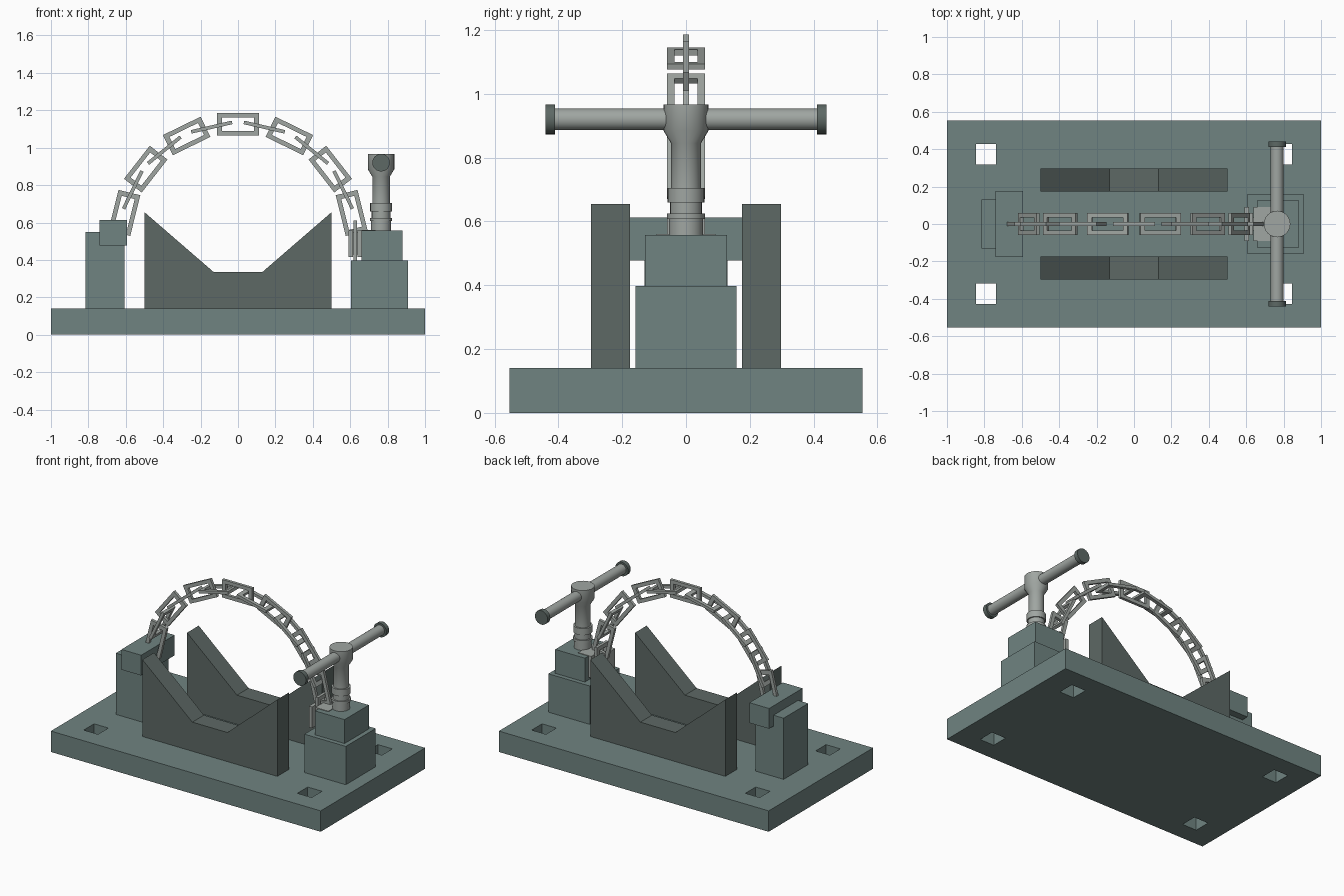
import bpy, bmesh, math
from mathutils import Matrix

if "Cube" in bpy.data.objects:
    bpy.data.objects.remove(bpy.data.objects["Cube"])


def material(name, rgb):
    m = bpy.data.materials.new(name)
    m.diffuse_color = (*rgb, 1)
    m.use_nodes = True
    m.node_tree.nodes["Principled BSDF"].inputs["Base Color"].default_value = m.diffuse_color
    return m


BODY = material("painted_iron", (0.16, 0.23, 0.22))
DARK = material("dark_iron", (0.11, 0.14, 0.13))
STEEL = material("steel", (0.35, 0.38, 0.36))


def finish(name, bm, mat, smooth=False):
    bmesh.ops.recalc_face_normals(bm, faces=bm.faces)
    mesh = bpy.data.meshes.new(name)
    bm.to_mesh(mesh)
    bm.free()
    mesh.materials.append(mat)
    ob = bpy.data.objects.new(name, mesh)
    bpy.context.collection.objects.link(ob)
    if smooth:
        bpy.ops.object.select_all(action='DESELECT')
        ob.select_set(True)
        bpy.context.view_layer.objects.active = ob
        bpy.ops.object.shade_smooth_by_angle(angle=math.radians(35))
    return ob


def prism(name, profile, y0, y1, mat):
    """Extrude an xz outline along y."""
    bm = bmesh.new()
    a = [bm.verts.new((x, y0, z)) for x, z in profile]
    b = [bm.verts.new((x, y1, z)) for x, z in profile]
    bm.faces.new(a)
    bm.faces.new(b)
    n = len(a)
    for i in range(n):
        j = (i + 1) % n
        bm.faces.new((a[i], a[j], b[j], b[i]))
    return finish(name, bm, mat)


def box(name, x0, x1, y0, y1, z0, z1, mat=BODY):
    return prism(name, [(x0, z0), (x1, z0), (x1, z1), (x0, z1)], y0, y1, mat)


def lathe(name, profile, matrix, mat, sides=24):
    """Turn (radius, height) points about local z."""
    bm = bmesh.new()
    rings = [[bm.verts.new((r * math.cos(t), r * math.sin(t), z))
              for t in (2 * math.pi * i / sides for i in range(sides))]
             for r, z in profile]
    for a, b in zip(rings, rings[1:]):
        for i in range(sides):
            j = (i + 1) % sides
            bm.faces.new((a[i], a[j], b[j], b[i]))
    bm.faces.new(rings[0])
    bm.faces.new(rings[-1])
    bm.transform(matrix)
    return finish(name, bm, mat, True)


def chain_link(name, matrix):
    """Rectangular ring lying in local xz."""
    bm = bmesh.new()
    loops = []
    for y in (-0.0095, 0.0095):
        for w, h in ((0.112, 0.06), (0.085, 0.036)):
            loops.append([bm.verts.new((sx * w, y, sz * h))
                          for sx, sz in ((-1, -1), (1, -1), (1, 1), (-1, 1))])
    o0, i0, o1, i1 = loops
    for a, b in ((o0, i0), (o1, i1), (o0, o1), (i0, i1)):
        for i in range(4):
            j = (i + 1) % 4
            bm.faces.new((a[i], a[j], b[j], b[i]))
    bm.transform(matrix)
    return finish(name, bm, STEEL)


# Base plate with four square bolt holes
base = box("base_plate", -1, 1, -0.553, 0.553, 0, 0.14)
for sx in (-1, 1):
    for sy in (-1, 1):
        x, y = sx * 0.792, sy * 0.372
        cut = box("hole_cutter", x - .053, x + .053, y - .055, y + .055, -.1, .3)
        cut.hide_render = True
        mod = base.modifiers.new("hole", 'BOOLEAN')
        mod.operation, mod.solver, mod.object = 'DIFFERENCE', 'EXACT', cut
        bpy.context.view_layer.objects.active = base
        bpy.ops.object.modifier_apply(modifier=mod.name)
        bpy.data.objects.remove(cut)

# Pair of V-shaped cradles
vee = [(-.5, .14), (.5, .14), (.5, .655), (.13, .335), (-.13, .335), (-.5, .655)]
prism("rear_cradle", vee, 0.175, 0.298, DARK)
prism("front_cradle", vee, -0.298, -0.175, DARK)

# Fixed chain anchor on the left
box("anchor_post", -0.815, -0.607, -0.13, 0.13, 0.14, 0.55)
box("anchor_block", -0.74, -0.594, -0.177, 0.177, 0.477, 0.613)

# Screw tower on the right
box("tower_lower", 0.603, 0.91, -0.158, 0.158, 0.14, 0.397)
box("tower_upper", 0.66, 0.88, -0.128, 0.128, 0.397, 0.557)

# Chain hook sliding beside the tower, grooved for the last link
box("hook_outer_plate", 0.59, 0.614, -0.092, 0.092, 0.415, 0.557, STEEL)
box("hook_inner_plate", 0.638, 0.735, -0.092, 0.092, 0.415, 0.561, STEEL)
box("hook_core", 0.61, 0.642, -0.034, 0.034, 0.43, 0.55, STEEL)

# Chain: links alternate between upright and flat along an arc
for i, deg in enumerate((-76, -64, -52, -39, -26, -13, 0, 13, 26, 39, 52, 64, 76, 90)):
    a = math.radians(deg)
    m = (Matrix.Translation((0.626 * math.sin(a), 0, 0.50 + 0.626 * math.cos(a)))
         @ Matrix.Rotation(a, 4, 'Y'))
    if i % 2:
        m = m @ Matrix.Rotation(math.pi / 2, 4, 'X')
    chain_link(f"chain_link_{i + 1}", m)

# Clamping screw with collars and flared head
lathe("clamp_screw", [(.054, .55), (.054, .608), (.059, .608), (.059, .625),
                      (.05, .625), (.05, .66), (.058, .66), (.058, .705),
                      (.047, .705), (.047, .845), (.071, .885), (.071, .966)],
      Matrix.Translation((0.765, 0, 0)), STEEL)

# Tommy bar and its end caps
along_y = Matrix.Translation((0.765, 0, 0.92)) @ Matrix.Rotation(-math.pi / 2, 4, 'X')
lathe("handle_bar", [(.034, -.42), (.034, .42)], along_y, STEEL)
for side, s in (("front", -1), ("rear", 1)):
    lathe(f"{side}_handle_cap", [(.047, s * .411), (.047, s * .44)], along_y, DARK)
